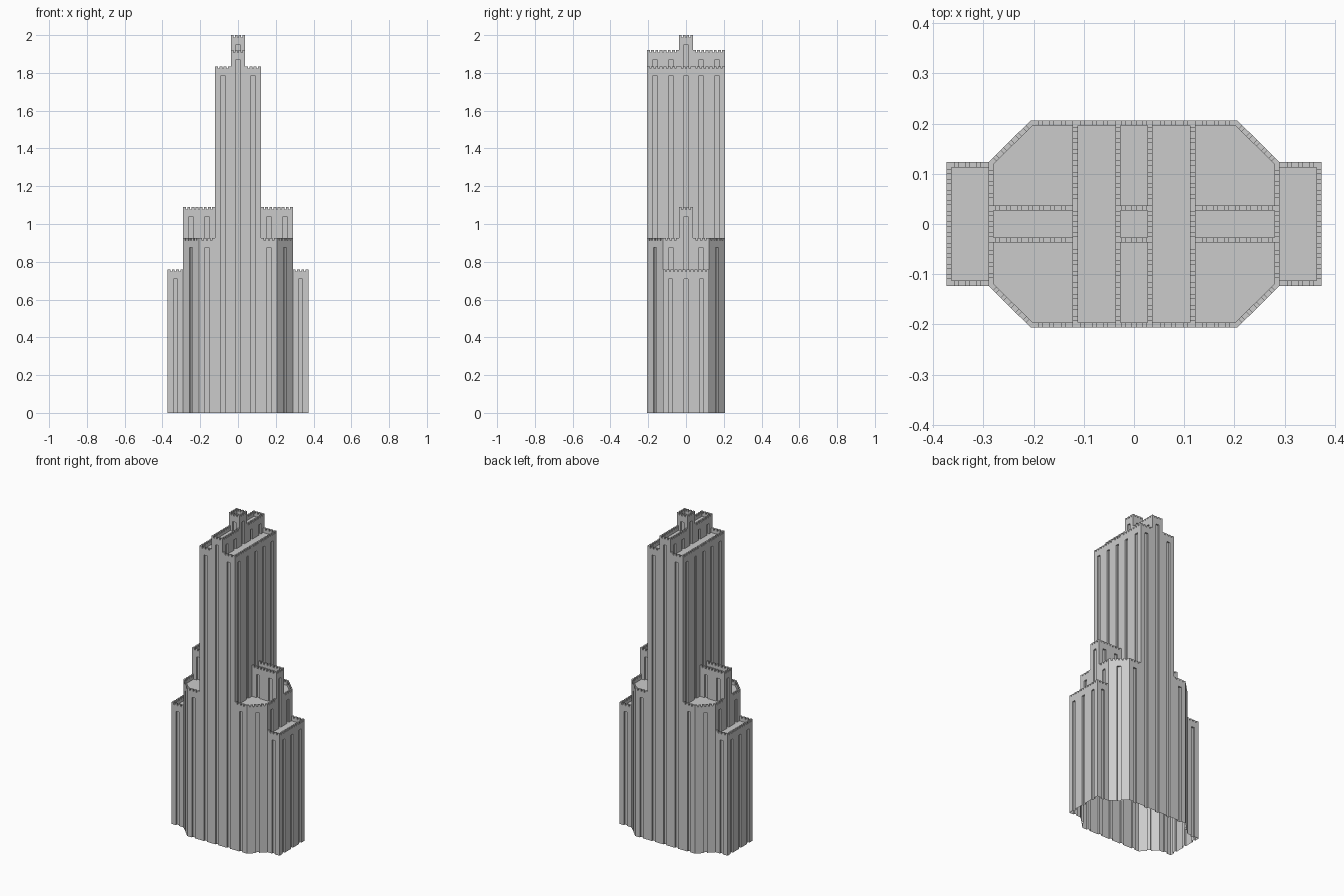
import bpy
import bmesh
from mathutils import Vector

if "Cube" in bpy.data.objects:
    bpy.data.objects.remove(bpy.data.objects["Cube"])

RIM, DROP, MERLON = 0.010, 0.030, 0.012      # parapet thickness, roof drop, tooth height
SLOT_W, SLOT_D, HEAD = 0.022, 0.010, 0.050   # window slot width, depth, solid band above

# plan lines and tier heights
A, B, C, D, W, Y = 0.037, 0.122, 0.206, 0.290, 0.373, 0.206
WY = 0.123
H_WING, H_BASE, H_BAR, H_TOWER, H_SLAB, TOP = 0.76, 0.925, 1.09, 1.835, 1.92, 2.0


def face(bm, pts):
    bm.faces.new([bm.verts.new(p) for p in pts])


def up(p, z):
    return (p.x, p.y, z)


def quad(bm, p, q, z0, z1):
    face(bm, [up(p, z0), up(q, z0), up(q, z1), up(p, z1)])


def strip(bm, p, q, inward, z0, z1):
    """Box without a bottom, standing on the wall line p-q."""
    r, s = q + inward, p + inward
    for a, b in ((p, q), (q, r), (r, s), (s, p)):
        quad(bm, a, b, z0, z1)
    face(bm, [up(v, z1) for v in (p, q, r, s)])


def wall(bm, p, q, z0, z1):
    """Slotted wall with a toothed parapet; outside is right of p->q."""
    p, q = Vector(p), Vector(q)
    length = (q - p).length
    d = (q - p) / length
    inn = Vector((-d.y, d.x))
    roof, head = z1 - DROP, z1 - HEAD
    # bays: pier, recessed slot, pier
    n = max(1, round(length / 0.083))
    bay = length / n
    for i in range(n):
        a = p + d * bay * i
        b = a + d * bay
        s = a + d * (bay - SLOT_W) / 2
        t = s + d * SLOT_W
        si, ti = s + inn * SLOT_D, t + inn * SLOT_D
        quad(bm, a, s, z0, roof)
        quad(bm, t, b, z0, roof)
        quad(bm, s, t, head, roof)
        quad(bm, s, si, z0, head)
        quad(bm, si, ti, z0, head)
        quad(bm, ti, t, z0, head)
        face(bm, [up(v, head) for v in (s, si, ti, t)])
        if z0 > 0:
            face(bm, [up(v, z0) for v in (s, t, ti, si)])
    # parapet and teeth
    strip(bm, p, q, inn * RIM, roof, z1 - MERLON)
    n = max(2, round(length / 0.021))
    gap = 0.007
    step = (length + gap) / n
    for i in range(n):
        a = p + d * step * i
        strip(bm, a, a + d * (step - gap), inn * RIM, z1 - MERLON, z1)


def part(name, walls, roofs):
    """Mirror walls and roofs over both axes, skipping repeats."""
    bm = bmesh.new()
    seen = set()
    for sx in (1, -1):
        for sy in (1, -1):
            def flip(pts):
                pts = [(round(x * sx, 4) + 0.0, round(y * sy, 4) + 0.0) for x, y in pts]
                return pts if sx * sy > 0 else pts[::-1]
            for p, q, z0, z1 in walls:
                seg = flip([p, q])
                key = (*sorted(seg), z1)
                if key not in seen:
                    seen.add(key)
                    wall(bm, seg[0], seg[1], z0, z1)
            for pts, z in roofs:
                poly = flip(pts)
                key = (*sorted(poly), z)
                if key not in seen:
                    seen.add(key)
                    face(bm, [(x, y, z - DROP) for x, y in poly])
    me = bpy.data.meshes.new(name)
    bm.to_mesh(me)
    bm.free()
    bpy.context.collection.objects.link(bpy.data.objects.new(name, me))


def rect(x0, x1, y0, y1):
    return [(x0, y0), (x1, y0), (x1, y1), (x0, y1)]


R_WING, R_BASE, R_BAR = H_WING - DROP, H_BASE - DROP, H_BAR - DROP
R_TOWER, R_SLAB = H_TOWER - DROP, H_SLAB - DROP

# low end wings
part("end_wings",
     [((W, -WY), (W, WY), 0, H_WING), ((W, WY), (D, WY), 0, H_WING)],
     [(rect(D, W, -WY, WY), H_WING)])

# main block with chamfered corners
part("base_block",
     [((D, A), (D, WY), R_WING, H_BASE),
      ((D, WY), (C, Y), 0, H_BASE),
      ((C, Y), (B, Y), 0, H_BASE)],
     [([(B, A), (D, A), (D, WY), (C, Y), (B, Y)], H_BASE)])

# raised bars leading to the tower
part("shoulder_bars",
     [((D, -A), (D, A), R_WING, H_BAR), ((D, A), (B, A), R_BASE, H_BAR)],
     [(rect(B, D, -A, A), H_BAR)])

# tall tower
part("tower",
     [((B, -A), (B, A), R_BAR, H_TOWER),
      ((B, A), (B, Y), R_BASE, H_TOWER),
      ((B, Y), (A, Y), 0, H_TOWER)],
     [(rect(A, B, -Y, Y), H_TOWER)])

# central slab rising above the tower
part("crown_slab",
     [((A, Y), (-A, Y), 0, H_SLAB), ((A, A), (A, Y), R_TOWER, H_SLAB)],
     [(rect(-A, A, A, Y), H_SLAB)])

# highest block
part("top_block",
     [((A, -A), (A, A), R_TOWER, TOP), ((A, A), (-A, A), R_SLAB, TOP)],
     [(rect(-A, A, -A, A), TOP)])
